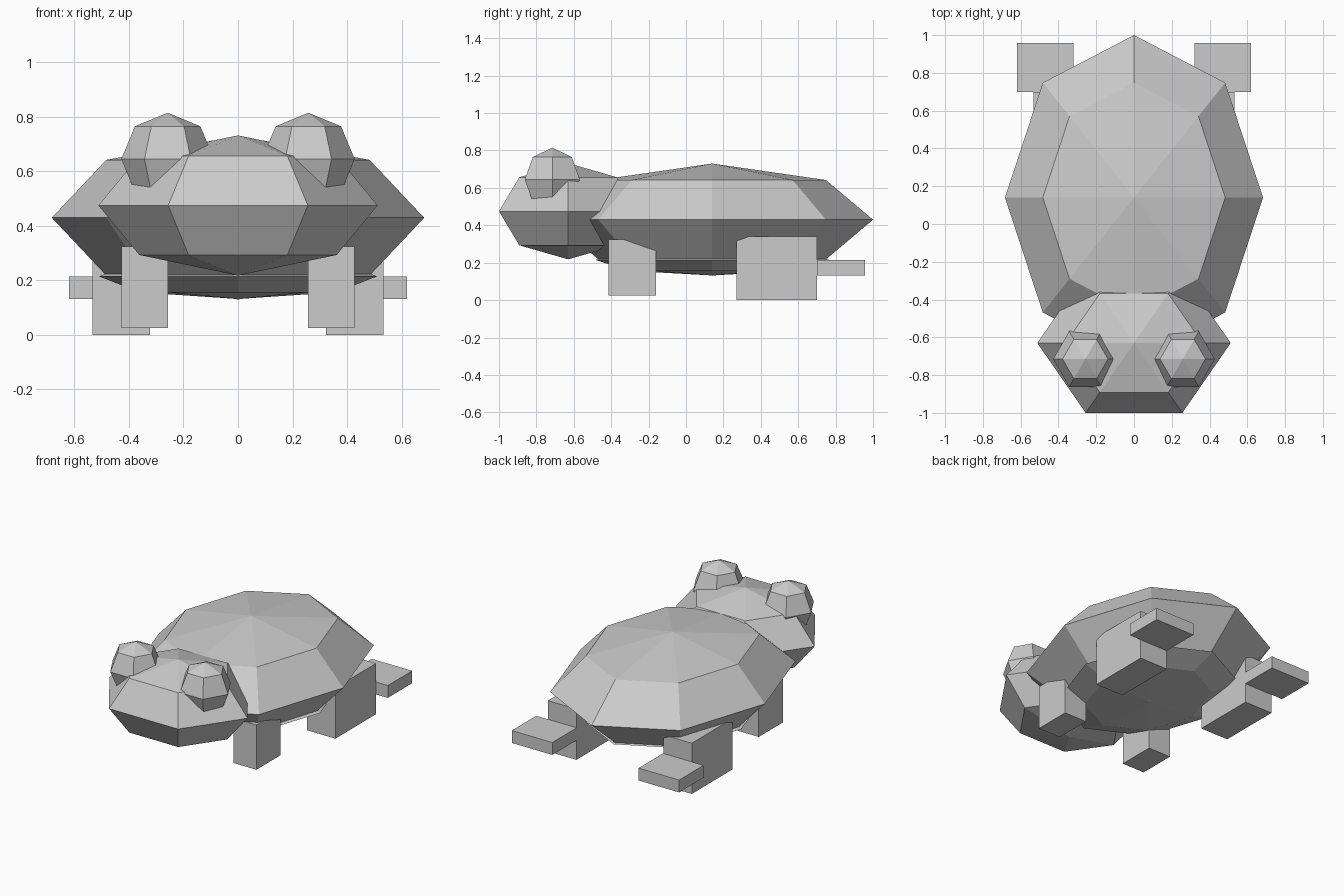
import bpy, bmesh
from math import radians
from mathutils import Matrix, Vector

if "Cube" in bpy.data.objects:
    bpy.data.objects.remove(bpy.data.objects["Cube"])


def add_object(name, bm):
    mesh = bpy.data.meshes.new(name)
    bm.to_mesh(mesh)
    bm.free()
    obj = bpy.data.objects.new(name, mesh)
    bpy.context.collection.objects.link(obj)
    return obj


def ellipsoid(name, center, radii, segments):
    """Faceted ellipsoid with four rings, first corner on the x axis."""
    bm = bmesh.new()
    bmesh.ops.create_uvsphere(bm, u_segments=segments, v_segments=4, radius=1,
                              matrix=Matrix.Rotation(radians(90), 4, 'Z'))
    bmesh.ops.scale(bm, vec=radii, verts=bm.verts)
    bmesh.ops.translate(bm, vec=center, verts=bm.verts)
    return add_object(name, bm)


def box(name, lo, hi):
    """Box between two opposite corners."""
    lo, hi = Vector(lo), Vector(hi)
    bm = bmesh.new()
    bmesh.ops.create_cube(bm, size=1)
    bmesh.ops.scale(bm, vec=hi - lo, verts=bm.verts)
    bmesh.ops.translate(bm, vec=(lo + hi) / 2, verts=bm.verts)
    return add_object(name, bm)


def mirror_x(obj):
    obj.modifiers.new("Mirror", 'MIRROR').use_mirror_merge = False


# Torso, flat belly and head
ellipsoid("body", (0, 0.14, 0.43), (0.683, 0.86, 0.3), 8)
ellipsoid("belly", (0, 0.14, 0.215), (0.51, 0.625, 0.083), 8)
ellipsoid("head", (0, -0.63, 0.475), (0.512, 0.427, 0.257), 6)

# Bulging eyes
mirror_x(ellipsoid("eyes", (0.258, -0.715, 0.645), (0.17, 0.17, 0.17), 6))

# Legs and rear feet
mirror_x(box("front_legs", (0.257, -0.415, 0.025), (0.427, -0.16, 0.325)))
mirror_x(box("rear_legs", (0.322, 0.27, 0.0), (0.533, 0.70, 0.34)))
mirror_x(box("rear_feet", (0.32, 0.70, 0.132), (0.62, 0.958, 0.215)))
